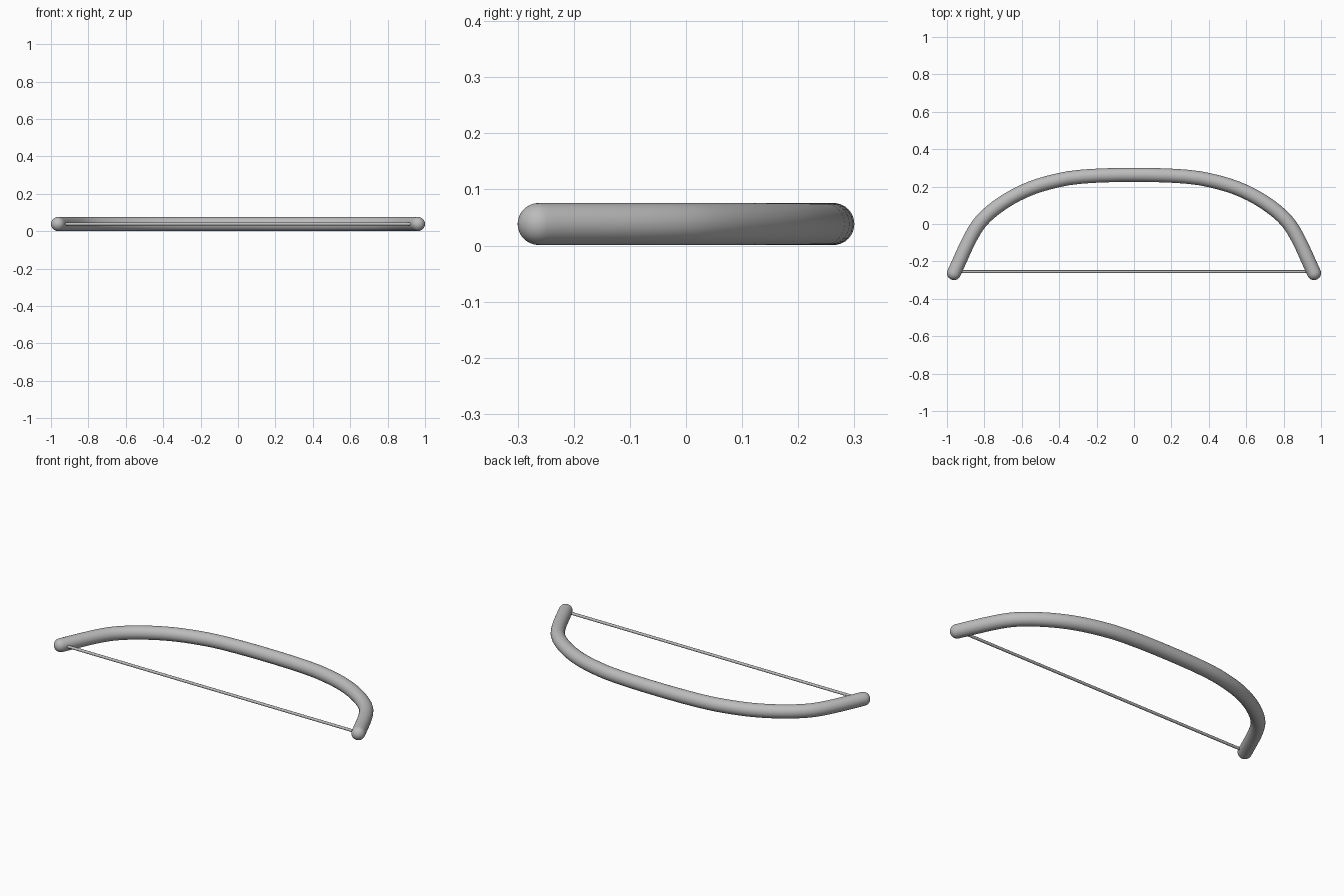
import bpy, bmesh, math
from mathutils import Vector

if "Cube" in bpy.data.objects:
    bpy.data.objects.remove(bpy.data.objects["Cube"])

R, ZC, SIDES = 0.0375, 0.0385, 32

grey = bpy.data.materials.new("light_grey")
grey.diffuse_color = (0.5, 0.5, 0.5, 1)
grey.use_nodes = True
grey.node_tree.nodes["Principled BSDF"].inputs["Base Color"].default_value = grey.diffuse_color


def smooth_path(pts, rounds):
    # corner cutting that keeps the two end points
    for _ in range(rounds):
        out = [pts[0]]
        for a, b in zip(pts, pts[1:]):
            out += [a.lerp(b, 0.25), a.lerp(b, 0.75)]
        pts = out + [pts[-1]]
    return pts


def sweep(name, pts, radius, sides, cap_steps):
    # round tube along a flat path, with domed ends
    n = len(pts)
    tan = [(pts[min(i + 1, n - 1)] - pts[max(i - 1, 0)]).normalized() for i in range(n)]
    rings = [(p, t, radius) for p, t in zip(pts, tan)]
    if cap_steps:
        angles = [math.pi / 2 * k / cap_steps for k in range(1, cap_steps)] + [1.55]
        start = [(pts[0] - tan[0] * radius * math.sin(a), tan[0], radius * math.cos(a)) for a in angles]
        end = [(pts[-1] + tan[-1] * radius * math.sin(a), tan[-1], radius * math.cos(a)) for a in angles]
        rings = start[::-1] + rings + end
    bm = bmesh.new()
    loops = []
    for p, t, r in rings:
        side = Vector((-t.y, t.x, 0))
        loops.append([bm.verts.new(p + side * r * math.cos(2 * math.pi * k / sides)
                                   + Vector((0, 0, r * math.sin(2 * math.pi * k / sides))))
                      for k in range(sides)])
    for a, b in zip(loops, loops[1:]):
        for k in range(sides):
            j = (k + 1) % sides
            bm.faces.new((a[k], a[j], b[j], b[k]))
    bm.faces.new(loops[0])
    bm.faces.new(loops[-1])
    bmesh.ops.recalc_face_normals(bm, faces=bm.faces)
    me = bpy.data.meshes.new(name)
    bm.to_mesh(me)
    bm.free()
    me.materials.append(grey)
    ob = bpy.data.objects.new(name, me)
    bpy.context.collection.objects.link(ob)
    bpy.ops.object.select_all(action='DESELECT')
    ob.select_set(True)
    bpy.context.view_layer.objects.active = ob
    bpy.ops.object.shade_smooth_by_angle(angle=math.radians(40))
    return ob


# bent bow limb: left half of the path, mirrored to the right
half = [(-0.9625, -0.2625), (-0.862, -0.04), (-0.785, 0.055),
        (-0.645, 0.152), (-0.49, 0.217), (-0.26, 0.2625)]
path = [Vector((x, y, ZC)) for x, y in half]
path += [Vector((-x, y, ZC)) for x, y in reversed(half)]
sweep("bow_limb", smooth_path(path, 2), R, SIDES, 8)

# straight string between the tips
sweep("bow_string", [Vector((-0.955, -0.255, ZC)), Vector((0.955, -0.255, ZC))], 0.008, 16, 0)
